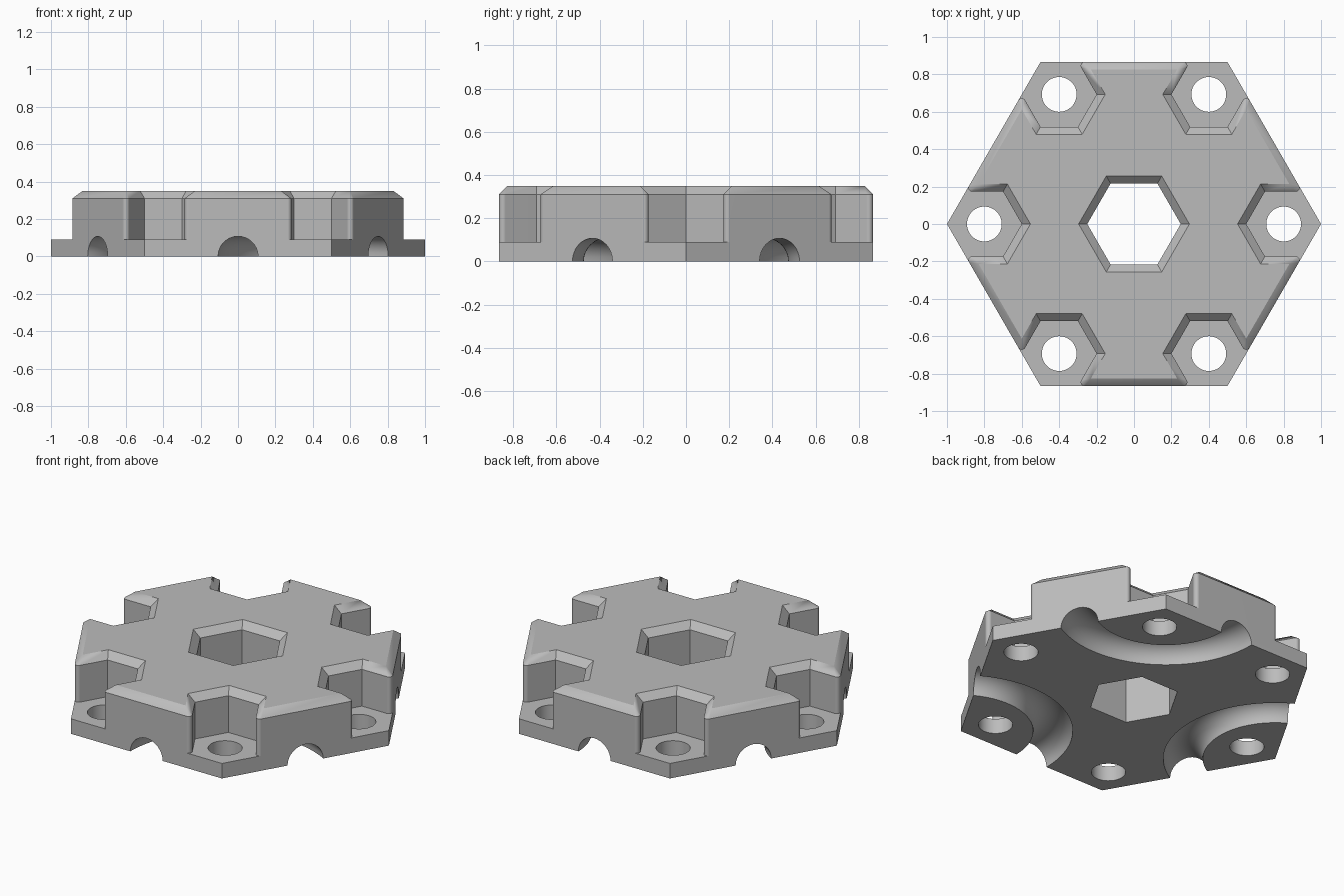
import bpy, bmesh
from math import sin, cos, tan, pi, radians, sqrt
from mathutils import Vector, Matrix

if "Cube" in bpy.data.objects:
    bpy.data.objects.remove(bpy.data.objects["Cube"], do_unlink=True)

BASE, SHOULDER, TOP = 0.09, 0.31, 0.35   # flange, chamfer start, full height
CHAMFER = TOP - SHOULDER
HOLE_AT, POCKET_R = 0.8, 0.2
APOTHEM = sqrt(3) / 2


def polar(r, degrees):
    return Vector((r * cos(radians(degrees)), r * sin(radians(degrees))))


def make_object(name, bm):
    bmesh.ops.recalc_face_normals(bm, faces=bm.faces)
    mesh = bpy.data.meshes.new(name)
    bm.to_mesh(mesh)
    bm.free()
    obj = bpy.data.objects.new(name, mesh)
    bpy.context.collection.objects.link(obj)
    return obj


def ring(bm, points, z):
    return [bm.verts.new((p.x, p.y, z)) for p in points]


def loft(bm, loops):
    """Closed solid through loops of equal length."""
    for a, b in zip(loops, loops[1:]):
        for i in range(len(a)):
            j = (i + 1) % len(a)
            bm.faces.new((a[i], a[j], b[j], b[i]))
    bm.faces.new(loops[0])
    bm.faces.new(loops[-1])


# One corner pocket: wall outline with rounded tips, and the chamfered rim above it
FILLET_STEPS, TANGENT = 8, 0.035
tip = Vector((HOLE_AT, 0)) + polar(POCKET_R, 60)
centre = tip + polar(TANGENT / cos(pi / 6), 150)
radius = TANGENT * tan(pi / 6)
arc = [centre + polar(radius, -90 + 120 * k / FILLET_STEPS) for k in range(FILLET_STEPS + 1)]
wall_half = [Vector((HOLE_AT, 0)) + polar(POCKET_R, 120)] + arc

rim_r = POCKET_R + CHAMFER / APOTHEM
rim_mid = Vector((HOLE_AT, 0)) + polar(rim_r, 120)
rim_tip = Vector(((APOTHEM - CHAMFER - rim_mid.y / 2) / APOTHEM, rim_mid.y))
rim_half = [rim_mid] + [rim_tip] * len(arc)


def both_sides(half, inner):
    mirrored = [Vector((p.x, -p.y)) for p in reversed(half)]
    return mirrored + [Vector((inner, 0))] + half


def six_times(points):
    return [Matrix.Rotation(radians(60 * i), 2) @ p for i in range(6) for p in points]


pocket = both_sides(wall_half, HOLE_AT - POCKET_R)
rim = both_sides(rim_half, HOLE_AT - rim_r)
n = len(pocket)

# Body: hexagonal flange with the notched block on top
bm = bmesh.new()
corners = [polar(1, 60 * i) for i in range(6)]
bottom, flange = ring(bm, corners, 0), ring(bm, corners, BASE)
foot = ring(bm, six_times(pocket), BASE)
shoulder = ring(bm, six_times(pocket), SHOULDER)
top = []
for p in six_times(rim):
    if top and (top[-1].co.xy - p).length < 1e-5:
        top.append(top[-1])
    else:
        top.append(bm.verts.new((p.x, p.y, TOP)))
bm.faces.new(bottom)
bm.faces.new(list(dict.fromkeys(top)))
for i in range(6):
    j = (i + 1) % 6
    bm.faces.new([flange[i]] + foot[i * n:(i + 1) * n])
    bm.faces.new((bottom[i], bottom[j], flange[j], foot[j * n], foot[i * n + n - 1], flange[i]))
for i in range(6 * n):
    j = (i + 1) % (6 * n)
    bm.faces.new((foot[i], foot[j], shoulder[j], shoulder[i]))
    bm.faces.new(list(dict.fromkeys((shoulder[i], shoulder[j], top[j], top[i]))))
body = make_object("hex_tile", bm)

# Cutter for the chamfered central hexagon and the six bolt holes
bm = bmesh.new()
hole_r = 0.25
wide = hole_r + CHAMFER / APOTHEM
profile = [(hole_r, -0.1), (hole_r, SHOULDER), (wide, TOP), (wide, TOP + 0.1)]
loft(bm, [ring(bm, [p * r for p in corners], z) for r, z in profile])
for i in range(6):
    c = polar(HOLE_AT, 60 * i)
    circle = [c + polar(0.093, 360 * k / 48) for k in range(48)]
    loft(bm, [ring(bm, circle, z) for z in (-0.1, BASE + 0.1)])
hole_cutter = make_object("hole_cutter", bm)

# Cutter for the three curved channels underneath, around alternate corners
bm = bmesh.new()
MAJOR, MINOR = 96, 32
for angle in (60, 180, 300):
    c = polar(1, angle)
    loops = []
    for a in range(MAJOR):
        turn = angle + 360 * (a + 0.5) / MAJOR
        loop = []
        for b in range(MINOR):
            t = 2 * pi * b / MINOR
            p = c + polar(0.5 + 0.107 * cos(t), turn)
            loop.append(bm.verts.new((p.x, p.y, 0.107 * sin(t))))
        loops.append(loop)
    for a in range(MAJOR):
        u, v = loops[a], loops[(a + 1) % MAJOR]
        for b in range(MINOR):
            d = (b + 1) % MINOR
            bm.faces.new((u[b], v[b], v[d], u[d]))
channel_cutter = make_object("channel_cutter", bm)

bpy.ops.object.select_all(action="DESELECT")
bpy.context.view_layer.objects.active = body
body.select_set(True)
for cutter in (hole_cutter, channel_cutter):
    cutter.hide_render = True
    mod = body.modifiers.new(cutter.name, "BOOLEAN")
    mod.operation, mod.solver, mod.object = "DIFFERENCE", "EXACT", cutter
    bpy.ops.object.modifier_apply(modifier=mod.name)
    bpy.data.objects.remove(cutter, do_unlink=True)

# Single grey material
grey = bpy.data.materials.new("plain grey")
grey.use_nodes = True
colour = (0.5, 0.5, 0.5, 1)
grey.diffuse_color = colour
grey.node_tree.nodes["Principled BSDF"].inputs["Base Color"].default_value = colour
body.data.materials.clear()
body.data.materials.append(grey)

# Smooth the round surfaces, keep the flats flat
bpy.ops.object.shade_smooth_by_angle(angle=radians(28))
weighted = body.modifiers.new("flat_faces", "WEIGHTED_NORMAL")
weighted.keep_sharp = True
